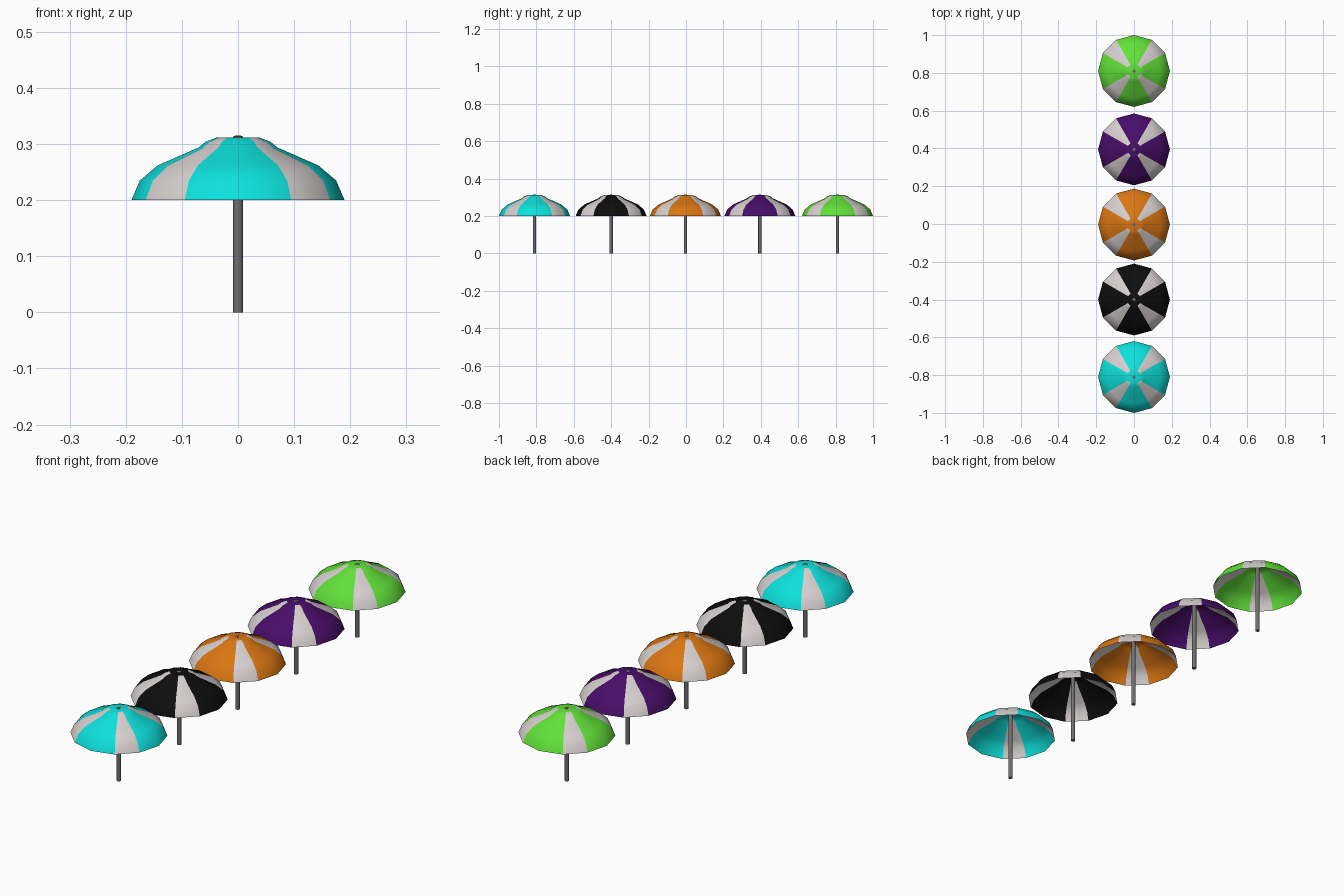
import bpy, bmesh, math

if "Cube" in bpy.data.objects:
    bpy.data.objects.remove(bpy.data.objects["Cube"])

SIDES = 12


def material(name, rgb):
    m = bpy.data.materials.new(name)
    m.diffuse_color = (*rgb, 1.0)
    m.use_nodes = True
    m.node_tree.nodes["Principled BSDF"].inputs["Base Color"].default_value = m.diffuse_color
    return m


white = material("off_white", (0.67, 0.63, 0.62))
grey = material("pole_grey", (0.16, 0.16, 0.16))

# one parasol per row: name, y position, canopy colour
parasols = [
    ("cyan", -0.81, (0.004, 0.75, 0.71)),
    ("black", -0.40, (0.004, 0.004, 0.004)),
    ("orange", -0.003, (0.70, 0.18, 0.006)),
    ("purple", 0.395, (0.065, 0.004, 0.14)),
    ("green", 0.81, (0.12, 0.75, 0.04)),
]

# canopy profile: radius, height
PROFILE = [(0.19, 0.20), (0.175, 0.235), (0.143, 0.262),
           (0.07, 0.294), (0.058, 0.304), (0.037, 0.312)]


def finish(bm, name, y, mats):
    me = bpy.data.meshes.new(name)
    bm.to_mesh(me)
    bm.free()
    for m in mats:
        me.materials.append(m)
    ob = bpy.data.objects.new(name, me)
    ob.location.y = y
    bpy.context.collection.objects.link(ob)
    bpy.ops.object.select_all(action='DESELECT')
    ob.select_set(True)
    bpy.context.view_layer.objects.active = ob
    bpy.ops.object.shade_smooth_by_angle(angle=math.radians(40))
    return ob


def canopy(name, y, colour):
    bm = bmesh.new()
    rings = [[bm.verts.new((r * math.cos(2 * math.pi * i / SIDES),
                            r * math.sin(2 * math.pi * i / SIDES), z))
              for i in range(SIDES)] for r, z in PROFILE]
    for low, high in zip(rings, rings[1:]):
        for i in range(SIDES):
            j = (i + 1) % SIDES
            f = bm.faces.new((low[i], low[j], high[j], high[i]))
            # the middle panel of each quarter is white
            f.material_index = 1 if i % 3 == 1 else 0
    bm.faces.new(rings[-1])
    finish(bm, name, y, [colour, white])


def pole(name, y):
    bm = bmesh.new()
    bmesh.ops.create_cone(bm, cap_ends=True, segments=12, radius1=0.009,
                          radius2=0.009, depth=0.313)
    bmesh.ops.translate(bm, verts=bm.verts, vec=(0, 0, 0.1565))
    # small rounded tip
    top = [f for f in bm.faces if f.normal.z > 0.9]
    bmesh.ops.inset_region(bm, faces=top, thickness=0.004, depth=0.002)
    finish(bm, name, y, [grey])


for label, y, rgb in parasols:
    canopy(label + "_canopy", y, material(label + "_fabric", rgb))
    pole(label + "_pole", y)
